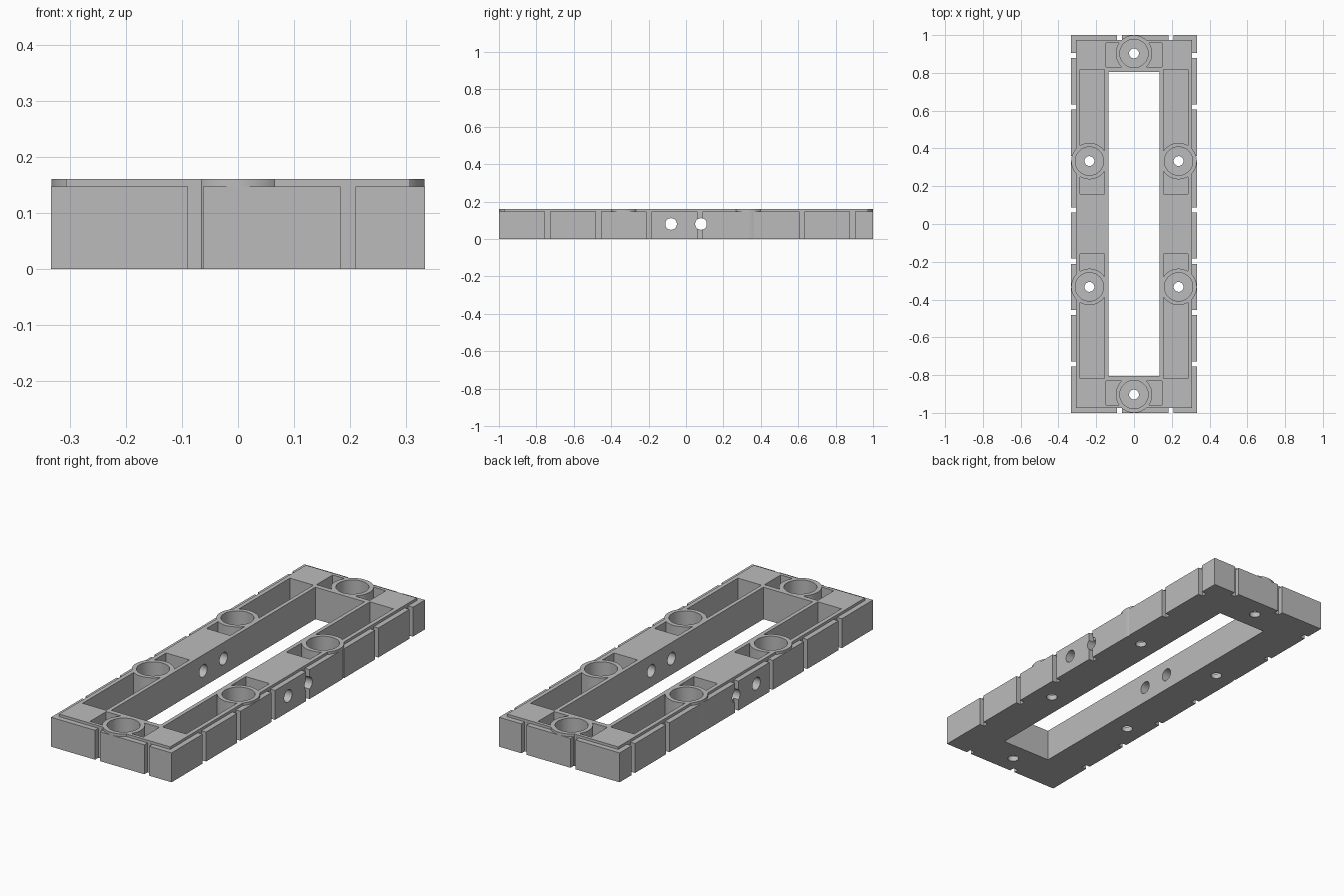
import bpy
import math
from mathutils import Matrix

if "Cube" in bpy.data.objects:
    bpy.data.objects.remove(bpy.data.objects["Cube"], do_unlink=True)

TOP, RIM_TOP, FLOOR = 0.16, 0.147, 0.025
HALF_X, HALF_Y = 0.333, 1.0
INSET = 0.026
SPACING, GROOVE = 0.272, 0.027
BOSSES = [(sx * 0.236, sy * 0.333) for sx in (-1, 1) for sy in (-1, 1)]
BOSSES += [(0, -0.903), (0, 0.903)]

grey = bpy.data.materials.new("plain_grey")
grey.use_nodes = True
grey.diffuse_color = (0.5, 0.5, 0.5, 1)
grey.node_tree.nodes["Principled BSDF"].inputs["Base Color"].default_value = (0.5, 0.5, 0.5, 1)


def box(name, x0, x1, y0, y1, z0, z1):
    bpy.ops.mesh.primitive_cube_add(size=1)
    ob = bpy.context.object
    ob.name = name
    centre = ((x0 + x1) / 2, (y0 + y1) / 2, (z0 + z1) / 2)
    ob.data.transform(Matrix.Translation(centre) @ Matrix.Diagonal((x1 - x0, y1 - y0, z1 - z0, 1)))
    return ob


def cylinder(name, x, y, radius, z0, z1):
    bpy.ops.mesh.primitive_cylinder_add(vertices=64, radius=radius, depth=z1 - z0)
    ob = bpy.context.object
    ob.name = name
    ob.data.transform(Matrix.Translation((x, y, (z0 + z1) / 2)))
    return ob


def combine(body, tool, operation):
    """Apply one boolean and discard the tool."""
    tool.hide_render = True
    mod = body.modifiers.new("cut", 'BOOLEAN')
    mod.operation, mod.solver, mod.object = operation, 'EXACT', tool
    graph = bpy.context.evaluated_depsgraph_get()
    mesh = bpy.data.meshes.new_from_object(body.evaluated_get(graph))
    body.modifiers.clear()
    body.data = mesh
    bpy.data.objects.remove(tool, do_unlink=True)


# Outer block with vertical grooves around its sides
frame = box("slotted_frame", -HALF_X, HALF_X, -HALF_Y, HALF_Y, 0, RIM_TOP)
for side in (-1, 1):
    for i in range(7):
        y = -0.741 + i * SPACING
        xs = sorted((side * (HALF_X - INSET), side * (HALF_X + INSET)))
        combine(frame, box("groove", *xs, y - GROOVE / 2, y + GROOVE / 2, -0.1, 0.3), 'DIFFERENCE')
    for x in (-0.076, -0.076 + SPACING):
        ys = sorted((side * (HALF_Y - INSET), side * (HALF_Y + INSET)))
        combine(frame, box("groove", x - GROOVE / 2, x + GROOVE / 2, *ys, -0.1, 0.3), 'DIFFERENCE')

# Raised deck
dx, dy = HALF_X - INSET - 0.0003, HALF_Y - INSET - 0.0003
combine(frame, box("deck", -dx, dx, -dy, dy, 0.05, TOP), 'UNION')

# Central opening
combine(frame, box("opening", -0.136, 0.136, -0.805, 0.805, -0.1, 0.3), 'DIFFERENCE')

# Pockets in the rails and ends
for sy in (-1, 1):
    for sx in (-1, 1):
        xs = sorted((sx * 0.156, sx * 0.286))
        ys = sorted((sy * 0.16, sy * 0.818))
        combine(frame, box("pocket", *xs, *ys, FLOOR, 0.3), 'DIFFERENCE')
    ys = sorted((sy * 0.83, sy * 0.957))
    combine(frame, box("end_pocket", -0.147, 0.147, *ys, FLOOR, 0.3), 'DIFFERENCE')

# Round bosses, hollowed into cups with a screw hole each
for x, y in BOSSES:
    combine(frame, cylinder("boss", x, y, 0.0965, 0, TOP), 'UNION')
for x, y in BOSSES:
    combine(frame, cylinder("cup", x, y, 0.075, FLOOR, 0.3), 'DIFFERENCE')
    combine(frame, cylinder("screw_hole", x, y, 0.026, -0.1, 0.3), 'DIFFERENCE')

# Cross bores through both rails
for y in (-0.08, 0.08):
    bore = cylinder("bore", 0, 0, 0.031, -0.5, 0.5)
    bore.data.transform(Matrix.Translation((0, y, 0.08)) @ Matrix.Rotation(math.pi / 2, 4, 'Y'))
    combine(frame, bore, 'DIFFERENCE')

frame.data.materials.clear()
frame.data.materials.append(grey)
for poly in frame.data.polygons:
    poly.material_index = 0
bpy.ops.object.select_all(action='DESELECT')
frame.select_set(True)
bpy.context.view_layer.objects.active = frame
bpy.ops.object.shade_smooth_by_angle(angle=math.radians(30))
